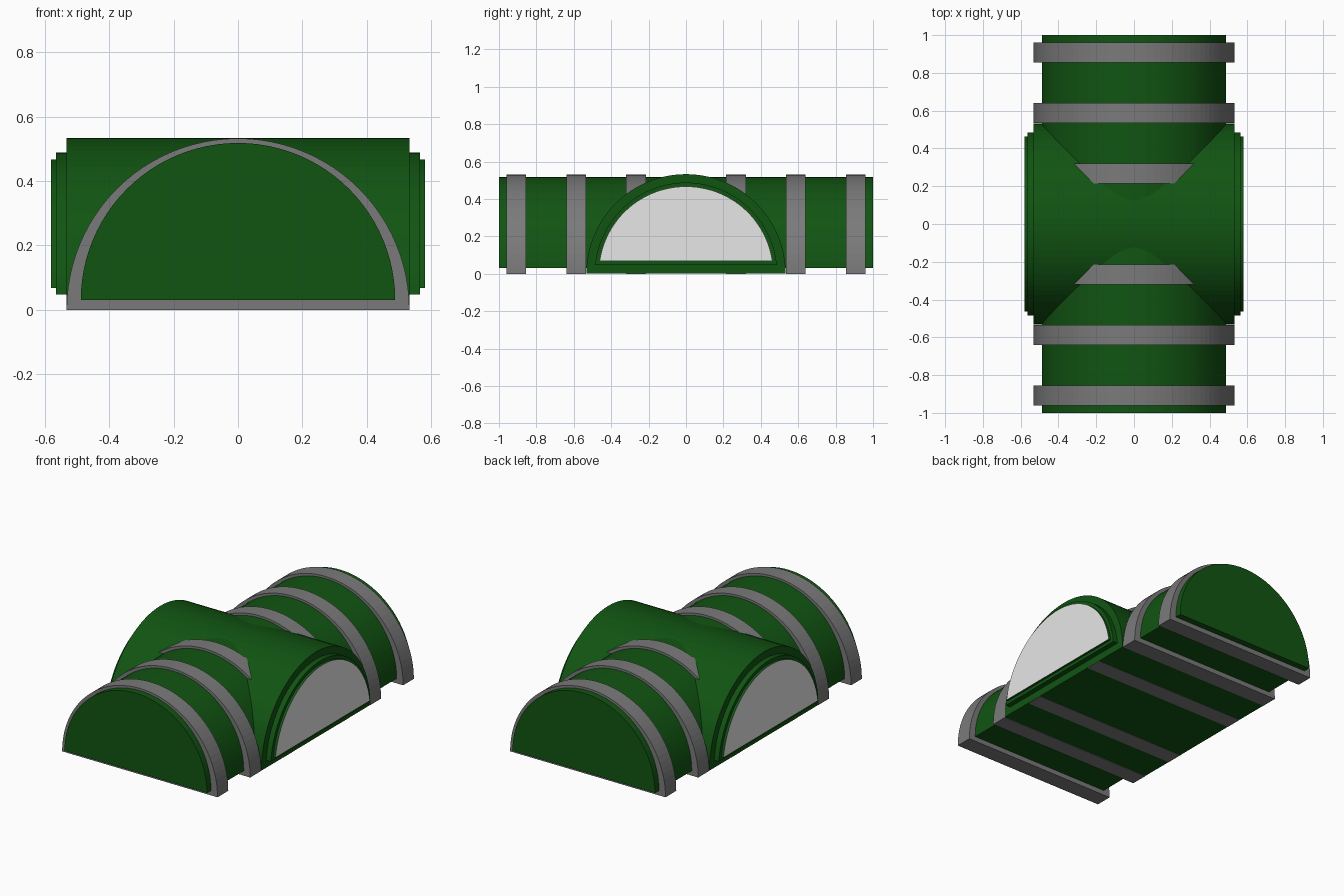
import bpy, math
from mathutils import Vector

cube = bpy.data.objects.get("Cube")
if cube:
    bpy.data.objects.remove(cube, do_unlink=True)


def material(name, colour):
    m = bpy.data.materials.new(name)
    m.use_nodes = True
    m.diffuse_color = (*colour, 1)
    m.node_tree.nodes["Principled BSDF"].inputs["Base Color"].default_value = (*colour, 1)
    return m


GREEN = material("dark_green", (0.0056, 0.09, 0.006))
GREY = material("mid_grey", (0.195, 0.195, 0.195))
PALE = material("pale_panel", (0.8, 0.8, 0.8))
SEGMENTS = 48


def arch(name, axis, start, end, radius, mat, centre=0.0, floor=0.0):
    """Half-round prism along x or y; the circle is cut flat at the floor height."""
    low = math.asin((floor - centre) / radius)
    angles = [low + (math.pi - 2 * low) * i / SEGMENTS for i in range(SEGMENTS + 1)]
    verts = []
    for along in (start, end):
        for a in angles:
            across, z = radius * math.cos(a), centre + radius * math.sin(a)
            verts.append((along, across, z) if axis == "x" else (across, along, z))
    n = len(angles)
    faces = [(i, (i + 1) % n, n + (i + 1) % n, n + i) for i in range(n)]
    faces += [tuple(reversed(range(n))), tuple(range(n, 2 * n))]
    if axis == "y":
        faces = [tuple(reversed(f)) for f in faces]
    mesh = bpy.data.meshes.new(name)
    mesh.from_pydata(verts, [], faces)
    mesh.materials.append(mat)
    mesh.update()
    obj = bpy.data.objects.new(name, mesh)
    bpy.context.collection.objects.link(obj)
    return obj


# Long tunnel and the wider crossing vault
arch("long_tunnel", "y", -1, 1, 0.488, GREEN, 0.03, 0.03)
arch("cross_vault", "x", -0.533, 0.533, 0.533, GREEN, 0, 0.002)

# Stepped ends of the vault, with a pale panel on each outer face
arch("end_step", "x", -0.565, 0.565, 0.488, GREEN, 0, 0.048)
window = arch("window_step", "x", -0.58, 0.58, 0.467, GREEN, 0, 0.068)
window.data.materials.append(PALE)
for face in window.data.polygons:
    if abs(face.normal.dot(Vector((1, 0, 0)))) > 0.9:
        face.material_index = 1

# Grey ribs around the tunnel, mirrored front and back
for side, label in ((-1, "front"), (1, "back")):
    for where, inner in (("inner", 0.215), ("middle", 0.535), ("outer", 0.855)):
        a, b = sorted((side * inner, side * (inner + 0.105)))
        arch(f"{label}_{where}_rib", "y", a, b, 0.532, GREY)
